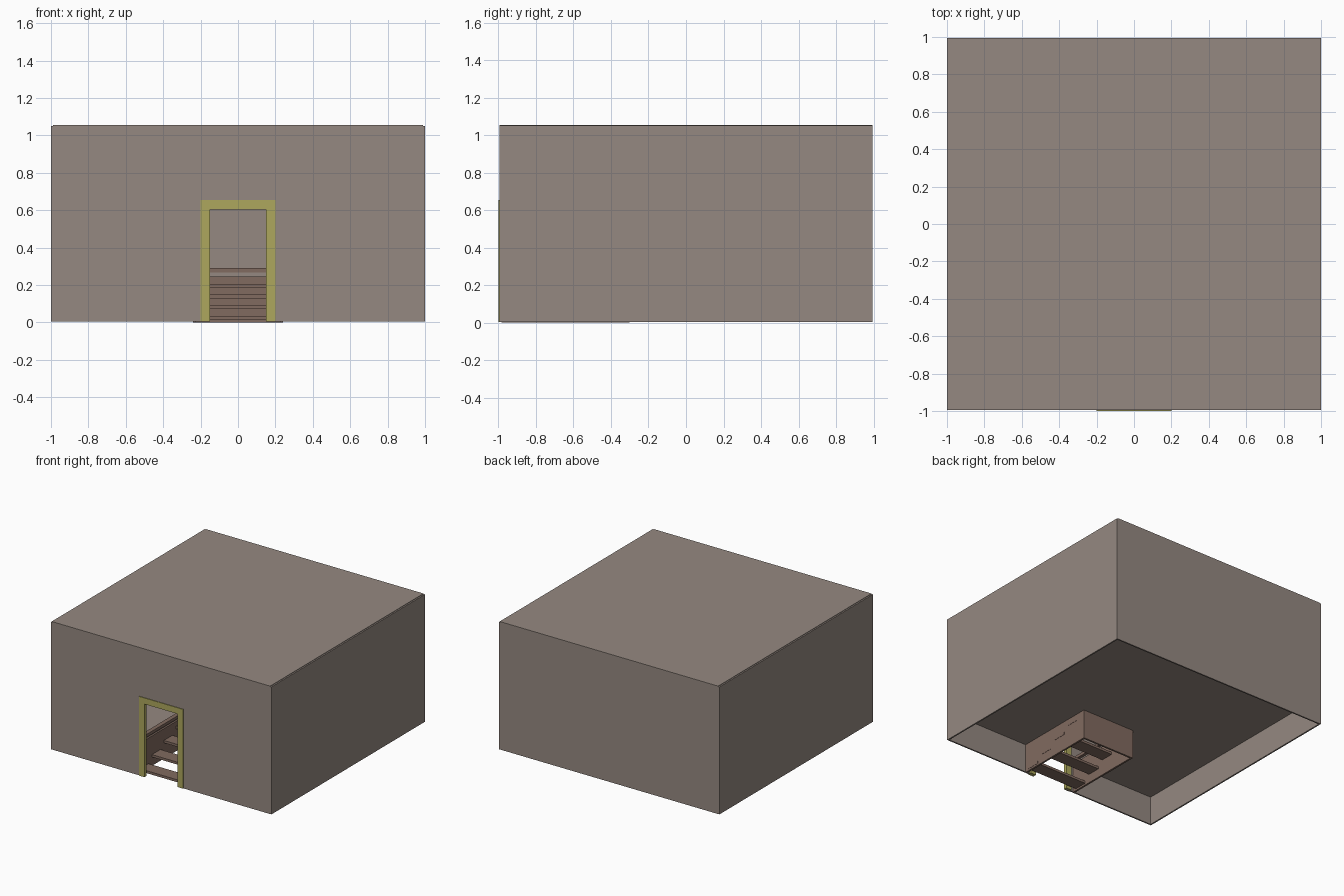
import bpy

if "Cube" in bpy.data.objects:
    bpy.data.objects.remove(bpy.data.objects["Cube"])

def material(name, rgb):
    m = bpy.data.materials.new(name)
    m.diffuse_color = (*rgb, 1)
    m.use_nodes = True
    m.node_tree.nodes["Principled BSDF"].inputs["Base Color"].default_value = m.diffuse_color
    return m

PLASTER = material("plaster", (0.30, 0.25, 0.22))
WOOD = material("wood", (0.22, 0.145, 0.115))
YELLOW = material("painted_trim", (0.42, 0.39, 0.11))

def box(name, x, y, z, mat):
    """Box given by its (min, max) range on each axis."""
    bpy.ops.mesh.primitive_cube_add(size=1, location=[(a + b) / 2 for a, b in (x, y, z)])
    ob = bpy.context.object
    ob.name = name
    ob.scale = [b - a for a, b in (x, y, z)]
    bpy.ops.object.transform_apply(location=False, rotation=False, scale=True)
    ob.data.materials.append(mat)
    return ob

T = 0.012    # wall thickness
H = 1.055    # room height
WELL = 0.24  # half width of the stairwell
BACK = -0.30 # rear end of the stairwell

# outer shell: roof, back and side walls
box("roof", (-0.988, 0.988), (-0.995, 0.995), (H - T, H), PLASTER)
box("back_wall", (-0.988, 0.988), (0.995 - T, 0.995), (0.005, H - T), PLASTER)
for s, side in ((-1, "left"), (1, "right")):
    box(side + "_wall", sorted((s * 0.988, s)), (-0.995, 0.995), (0.005, H - 0.004), PLASTER)

# front wall around the doorway
FRONT = (-0.995, -0.995 + T)
for s, side in ((-1, "left"), (1, "right")):
    box("front_wall_" + side, sorted((s * 0.16, s * 0.988)), FRONT, (0.005, H - T), PLASTER)
box("front_wall_header", (-0.16, 0.16), FRONT, (0.61, H - T), PLASTER)

# door frame
for s, side in ((-1, "left"), (1, "right")):
    box("door_jamb_" + side, sorted((s * 0.15, s * 0.2)), (-1.0, -0.97), (0.005, 0.605), YELLOW)
box("door_lintel", (-0.2, 0.2), (-1.0, -0.97), (0.605, 0.655), YELLOW)

# raised floor, open over the stairs
FZ = (0.24, 0.268)
box("floor_rear", (-0.988, 0.988), (BACK, 0.983), FZ, PLASTER)
for s, side in ((-1, "left"), (1, "right")):
    box("floor_" + side, sorted((s * WELL, s * 0.988)), (-0.983, BACK), FZ, PLASTER)

# wooden stairwell lining and curb
for s, side in ((-1, "left"), (1, "right")):
    box("stairwell_side_" + side, sorted((s * 0.225, s * WELL)), (-0.983, BACK), (0, 0.245), WOOD)
    box("curb_" + side, sorted((s * 0.215, s * 0.25)), (-0.983, BACK), (0.268, 0.292), WOOD)
box("stairwell_back", (-0.225, 0.225), (BACK - 0.015, BACK), (0, 0.245), WOOD)
box("curb_back", (-0.25, 0.25), (BACK, BACK + 0.03), (0.268, 0.292), WOOD)

# open treads
for i in range(4):
    y, z = -0.95 + i * 0.155, 0.015 + i * 0.057
    box("tread_%d" % (i + 1), (-0.242, 0.242), (y, y + 0.11), (z, z + 0.02), WOOD)
